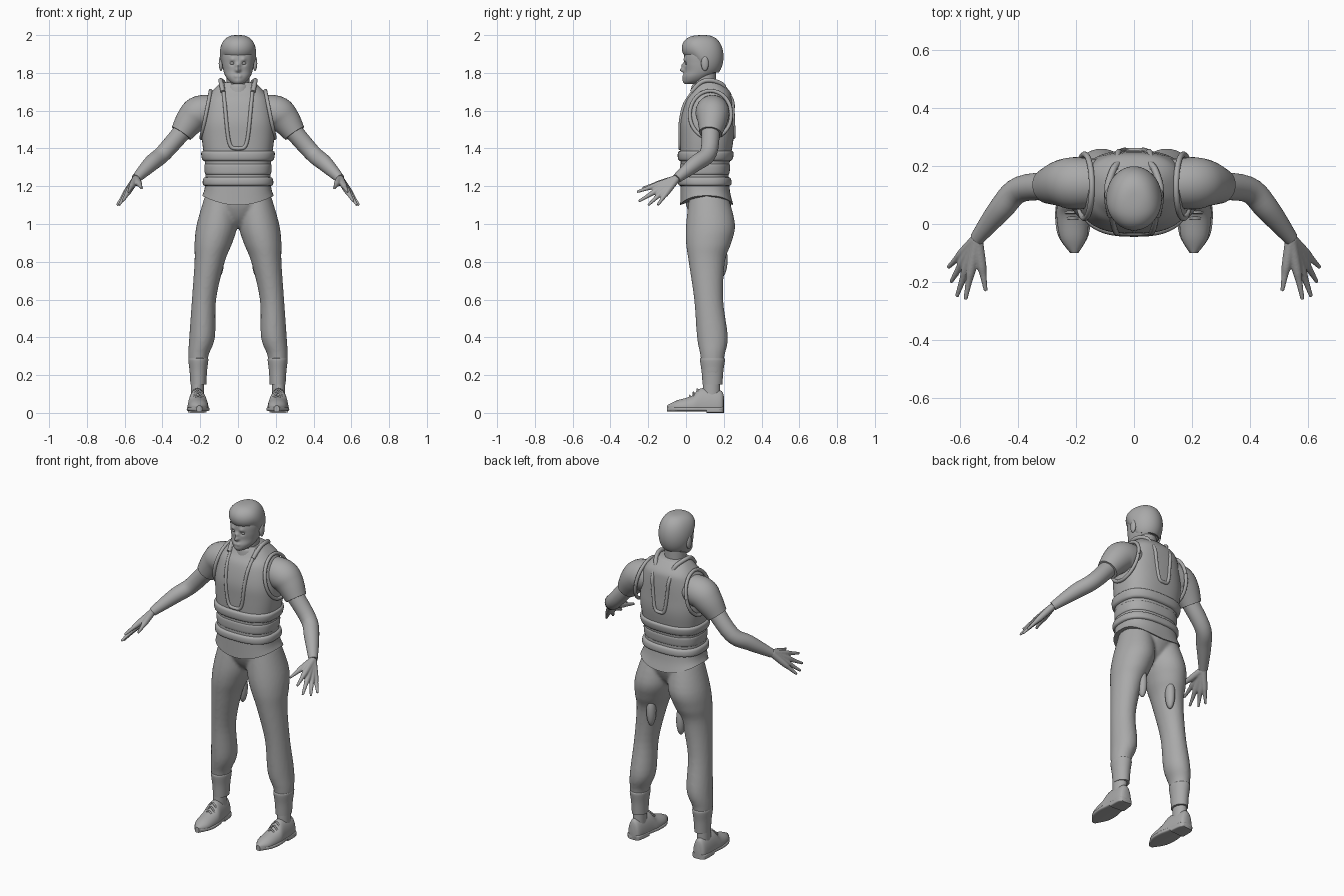
import bpy, bmesh, math
from mathutils import Vector

cube = bpy.data.objects.get("Cube")
if cube:
    bpy.data.objects.remove(cube)

grey = bpy.data.materials.new("plain grey")
grey.use_nodes = True
COLOUR = (.4, .4, .4, 1)
grey.diffuse_color = COLOUR
grey.node_tree.nodes["Principled BSDF"].inputs["Base Color"].default_value = COLOUR
FORWARD, UPWARD = Vector((0, 1, 0)), Vector((0, 0, 1))
SIDEWAYS = FORWARD.cross(UPWARD)


def smooth_path(points, steps):
    """Catmull-Rom resampling of equal-length tuples."""
    out = []
    last = len(points) - 1
    for i in range(last):
        corners = [points[max(0, min(last, i + k))] for k in (-1, 0, 1, 2)]
        for s in range(steps):
            t = s / steps
            out.append([q + t / 2 * (r - p + t * (2 * p - 5 * q + 4 * r - w + t * (3 * (q - r) + w - p)))
                        for p, q, r, w in zip(*corners)])
    return out + [list(points[last])]


def loft(bm, rings, steps=5, segs=32, power=2, aspect=1, ref=None):
    """Skin rings of (x, y, z, radius, optional second radius); rings stay level without ref."""
    path = smooth_path(rings, steps)
    loops = []
    for i, (x, y, z, radius, *second) in enumerate(path):
        side, up = SIDEWAYS, FORWARD
        if ref:
            ahead, behind = path[min(i + 1, len(path) - 1)], path[max(i - 1, 0)]
            tangent = Vector(ahead[:3]) - Vector(behind[:3])
            side = tangent.cross(ref).normalized()
            up = side.cross(tangent).normalized()
        height = second[0] if second else radius * aspect
        loop = []
        for k in range(segs):
            angle = math.tau * k / segs
            c, s = math.cos(angle), math.sin(angle)
            u = math.copysign(abs(c) ** (2 / power), c) * radius
            v = math.copysign(abs(s) ** (2 / power), s) * height
            loop.append(bm.verts.new(Vector((x, y, z)) + side * u + up * v))
        loops.append(loop)
    faces = [bm.faces.new((p[k], p[(k + 1) % segs], q[(k + 1) % segs], q[k]))
             for p, q in zip(loops, loops[1:]) for k in range(segs)]
    faces += [bm.faces.new(loops[0][::-1]), bm.faces.new(loops[-1])]
    bmesh.ops.recalc_face_normals(bm, faces=faces)


def finish(name, bm, mirror=False, voxel=None):
    mesh = bpy.data.meshes.new(name)
    bm.to_mesh(mesh)
    bm.free()
    obj = bpy.data.objects.new(name, mesh)
    bpy.context.collection.objects.link(obj)
    mesh.materials.append(grey)
    if mirror:
        obj.modifiers.new("Mirror", "MIRROR")
    if voxel:
        blend = obj.modifiers.new("Blend", "REMESH")
        blend.mode, blend.voxel_size, blend.use_smooth_shade = "VOXEL", voxel, True
        obj.modifiers.new("Relax", "SMOOTH").iterations = 4
    bpy.ops.object.select_all(action="DESELECT")
    obj.select_set(True)
    bpy.context.view_layer.objects.active = obj
    bpy.ops.object.shade_smooth_by_angle(angle=math.radians(50))


def part(name, rings, mirror=False, warp=None, **options):
    bm = bmesh.new()
    loft(bm, rings, **options)
    if warp:
        for vert in bm.verts:
            warp(vert.co)
    finish(name, bm, mirror)


def pipe(name, points, ref, mirror=False, radius=.01):
    part(name, [(*point, radius) for point in points], mirror, segs=12, ref=ref)


def blob(name, centre, radii):
    bm = bmesh.new()
    bmesh.ops.create_uvsphere(bm, u_segments=20, v_segments=12, radius=1)
    bmesh.ops.scale(bm, vec=radii, verts=bm.verts)
    bmesh.ops.translate(bm, vec=centre, verts=bm.verts)
    finish(name, bm, mirror=True)


# Vest body: centre depth, height and half width, with one depth ratio throughout
POWER, DEPTH = 2.6, .74
HEM, WAIST = 1.15, 1.2
torso = [(0, y, z, r) for y, z, r in (
    (.11, HEM, .19), (.1, WAIST, .175), (.1, 1.3, .173), (.11, 1.45, .191), (.11, 1.55, .19),
    (.12, 1.65, .17), (.13, 1.7, .14), (.12, HEM + .6, .09))]
dense_torso = smooth_path(torso, 12)


def body_at(z, grow):
    ring = min(dense_torso, key=lambda r: abs(r[2] - z))
    return 0, ring[1], z, ring[3] + grow, ring[3] * DEPTH + grow


def on_body(x, z, side):
    _, y, _, width, depth = body_at(z, 0)
    return y + side * depth * (1 - min(1, abs(x / width)) ** POWER) ** (1 / POWER)


def drop_hem(co):
    if co.z < WAIST:
        co.z -= (WAIST - co.z) * (1 - min(1, abs(co.x / .19)) ** 2)


part("vest", torso, segs=64, power=POWER, aspect=DEPTH, warp=drop_hem)

# Belts and waist panel: rounded bands that follow the vest
for name, low, high, grow in (("upper_belt", 1.33, 1.39, .012), ("waist_panel", 1.26, 1.32, .004),
                              ("lower_belt", WAIST, 1.25, .011)):
    soft = (high - low) / 6
    part(name, [body_at(low, -grow), body_at(low + soft, grow), body_at(high - soft, grow),
                body_at(high, -grow)], segs=64, power=POWER)

# Raised piping: U-shaped neck openings, armholes and shoulder collar
for name, half, bottom, side in (("front_piping", .06, 1.4, -1), ("back_piping", .045, 1.46, 1)):
    outline = []
    for k in range(-12, 13):
        t = k / 12
        x = half * math.sin(t * math.pi / 2) + .02 * t ** 7
        z = bottom + (1.74 - bottom) * t ** 4
        outline.append((x, on_body(x, z, side), z))
    pipe(name, outline, FORWARD)
angles = [math.tau * k / 16 for k in range(17)]
pipe("armhole_piping", [(.17 - .025 * math.sin(a), .13 + .11 * math.cos(a), 1.58 + .125 * math.sin(a))
                        for a in angles], SIDEWAYS, mirror=True)
pipe("shoulder_collar", [(.08, .03, 1.7), (.09, .08, 1.75), (.09, .13, 1.76), (.07, .19, 1.74), (.05, .21, 1.7)],
     UPWARD, mirror=True, radius=.012)

# Sleeves and arms
part("sleeve", [(.1, .14, 1.6, .08), (.2, .14, 1.59, .09), (.25, .14, 1.55, .08), (.3, .13, 1.48, .06)],
     mirror=True, ref=UPWARD)
part("arm", [(.26, .13, 1.53, .05), (.39, .12, 1.38, .045), (.46, .05, 1.32, .042), (.54, -.05, 1.24, .025)],
     mirror=True, ref=UPWARD)

# Hands: one tapering strand per finger, blended together
bm = bmesh.new()
wrist = Vector((.54, -.05, 1.24))
for tip in ((.51, -.23, 1.19), (.58, -.26, 1.17), (.61, -.25, 1.12), (.63, -.2, 1.1), (.64, -.15, 1.1)):
    strand = [(*wrist.lerp(Vector(tip), t), radius)
              for t, radius in ((0, .02), (.5, .017), (.7, .012), (1, .007))]
    loft(bm, strand, segs=12, ref=UPWARD)
finish("hand", bm, mirror=True, voxel=.004)

# Trousers: legs and pelvis blended into one surface
legs = ((.09, .12, HEM, .085), (.11, .13, 1, .108), (.13, .12, .9, .1), (.15, .11, .8, .08),
        (.18, .12, .6, .064), (.19, .14, .4, .068), (.21, .14, .3, .053), (.21, .14, .2, .045))
bm = bmesh.new()
for side in (-1, 1):
    loft(bm, [(side * x, y, z, r) for x, y, z, r in legs], aspect=1.2)
loft(bm, [(0, .12, z, r) for z, r in ((.98, .05), (1.03, .11), (1.1, .15), (HEM, .15))], aspect=.8)
finish("trousers", bm, voxel=.009)
blob("thigh_patch", (.1, .19, .81), (.026, .03, .09))

# Ankle cuffs and socks
part("cuff", [(.21, .14, z, r) for z, r in ((.29, .048), (.28, .053), (.22, .046), (.15, .042))],
     mirror=True, aspect=1.25)
part("sock", [(.215, .135, z, .035) for z in (.17, .08)], mirror=True, aspect=1.3)


# Shoes with sole, heel and laces; the toes turn slightly inward
def flatten(co):
    co.z = max(co.z, .02)


def foot(y):
    return .21 + y / 20


part("shoe", [(foot(y), y, .03, width, height) for y, width, height in (
    (.2, .02, .06), (.18, .04, .09), (.08, .05, .1), (.03, .055, .06), (-.05, .045, .035), (-.1, .01, .01))],
     mirror=True, ref=UPWARD, warp=flatten)
part("sole", [(foot(y), y, .02, width, .012) for y, width in (
    (.2, .03), (.18, .045), (.1, .05), (.03, .06), (-.04, .052), (-.1, .014))],
     mirror=True, ref=UPWARD, power=4)
part("heel", [(foot(y), y, .011, width, .011) for y, width in ((.2, .03), (.18, .045), (.11, .05))],
     mirror=True, ref=UPWARD, power=5)
for k, name in enumerate(("top_lace", "middle_lace", "bottom_lace")):
    y, z = .06 - k / 50, .125 - k / 60
    pipe(name, [(foot(y) + dx, y, z - abs(dx)) for dx in (-.03, 0, .03)], FORWARD, mirror=True, radius=.005)

# Neck and shirt collar
part("neck", [(0, .1, z, .06) for z in (1.7, 1.8)])
part("shirt_collar", [(0, .1, z, r) for z, r in ((1.69, .076), (1.73, .07), (1.74, .06))])

# Head, with features pushed in or out: half position, height, spread and push
nose, bridge, mouth, chin = (0, 1.815, .013, -.026), (0, 1.84, .012, -.014), (.01, 1.783, .01, -.006), (0, 1.755, .02, -.006)
brow, eye_socket = (.03, 1.87, .012, -.008), (.03, 1.85, .011, .01)


def sculpt(co):
    if co.y < .05:
        x, z = abs(co.x), co.z
        for fx, fz, spread, push in (nose, bridge, mouth, chin, brow, eye_socket):
            co.y += push * math.exp(-((x - fx) ** 2 + (z - fz) ** 2) / spread ** 2)


part("head", [(0, y, z, r) for y, z, r in (
    (.02, 1.74, .02), (.04, 1.755, .045), (.06, 1.78, .065), (.08, 1.81, .077), (.085, 1.85, .084),
    (.09, 1.9, .087), (.09, 1.95, .07), (.09, 1.98, .04))],
     steps=8, segs=96, aspect=1.13, power=2.15, warp=sculpt)
blob("eyeball", (.031, .005, 1.851), (.012, .011, .008))
blob("ear", (.09, .1, 1.85), (.012, .02, .04))


# Hair: a dome whose lower edge rises to a fringe at the front
def raise_fringe(co):
    t = max(0, min(1, (.125 - co.y) * 10))
    co.z += .4 * t * t * (3 - 2 * t) * (2 - co.z)


dome = [k / 10 for k in range(-8, 16)]
part("hair", [(0, .088, 1.885 + .115 * math.sin(a), .096 * math.cos(a) ** .7) for a in dome],
     steps=2, segs=48, aspect=1.15, warp=raise_fringe)
